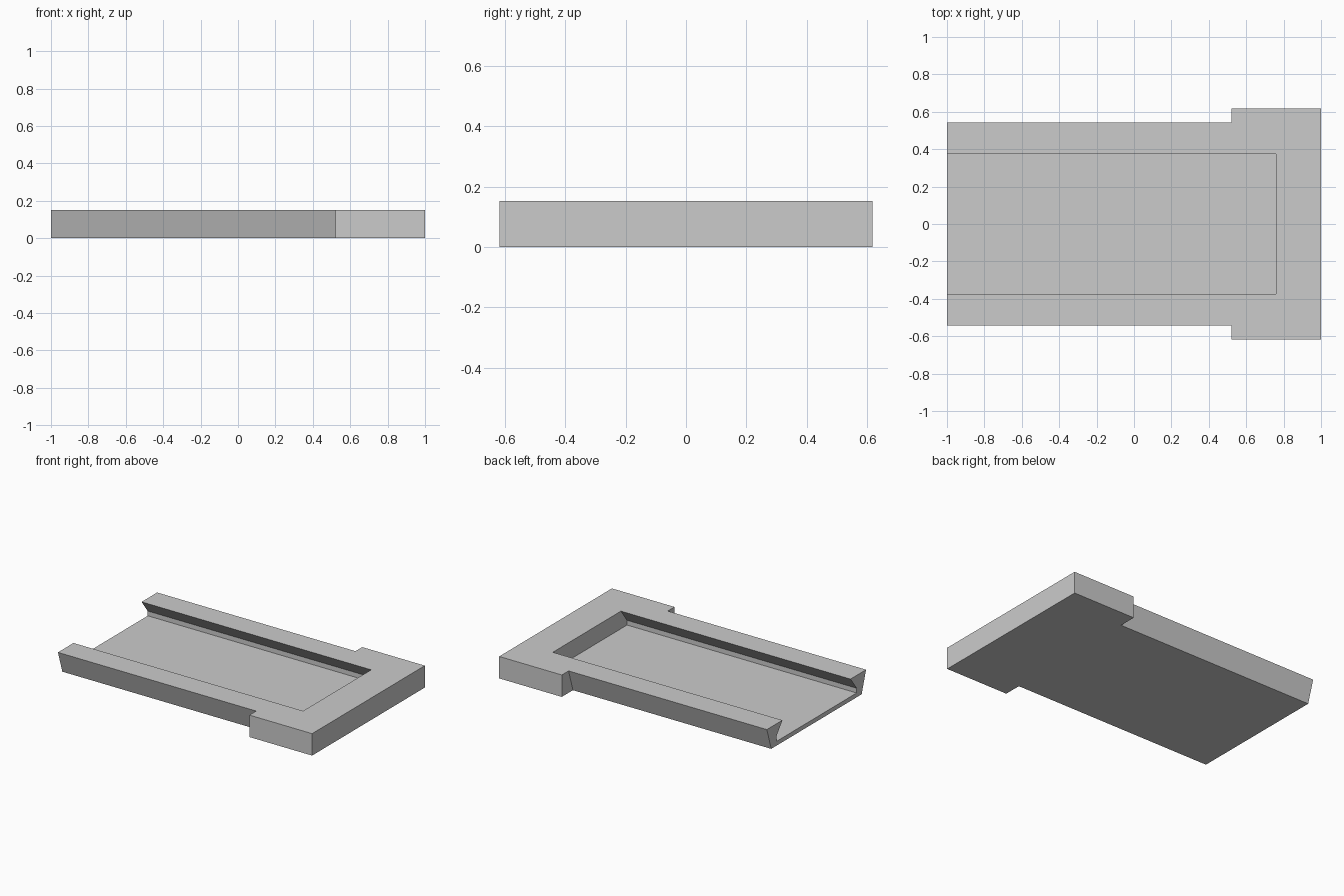
import bpy
import bmesh

if "Cube" in bpy.data.objects:
    bpy.data.objects.remove(bpy.data.objects["Cube"], do_unlink=True)

HEIGHT = 0.152
FLOOR = 0.03

grey = bpy.data.materials.new("plain grey")
grey.use_nodes = True
grey.diffuse_color = (0.6, 0.6, 0.6, 1)
grey.node_tree.nodes["Principled BSDF"].inputs["Base Color"].default_value = (0.6, 0.6, 0.6, 1)


def prism(name, half_profile, x0, x1):
    """Mirror a half profile of (y, z) points and extrude it along x."""
    profile = half_profile + [(-y, z) for y, z in reversed(half_profile)]
    bm = bmesh.new()
    face = bm.faces.new([bm.verts.new((x0, y, z)) for y, z in profile])
    grown = bmesh.ops.extrude_face_region(bm, geom=[face], use_keep_orig=True)
    moved = [g for g in grown["geom"] if isinstance(g, bmesh.types.BMVert)]
    bmesh.ops.translate(bm, verts=moved, vec=(x1 - x0, 0, 0))
    bmesh.ops.recalc_face_normals(bm, faces=bm.faces)
    mesh = bpy.data.meshes.new(name)
    bm.to_mesh(mesh)
    bm.free()
    mesh.materials.append(grey)
    obj = bpy.data.objects.new(name, mesh)
    bpy.context.collection.objects.link(obj)
    return obj


def combine(target, tool, operation):
    """Apply a boolean and remove its tool."""
    mod = target.modifiers.new(operation.lower(), "BOOLEAN")
    mod.operation = operation
    mod.solver = "EXACT"
    mod.object = tool
    bpy.context.view_layer.objects.active = target
    bpy.ops.object.modifier_apply(modifier=mod.name)
    bpy.data.objects.remove(tool, do_unlink=True)


# Long body with sides leaning outwards towards the top
tray = prism("sliding_tray", [(0.495, 0), (0.543, HEIGHT)], -1, 0.8)

# Wider square head closing one end
head = prism("head_block", [(0.617, 0), (0.617, HEIGHT)], 0.52, 1)
combine(tray, head, "UNION")

# Undercut channel, open at the far end
channel = prism("channel_cutter",
                [(0.44, FLOOR), (0.44, 0.063), (0.373, HEIGHT), (0.373, 0.25)],
                -1.1, 0.76)
channel.hide_render = True
combine(tray, channel, "DIFFERENCE")
